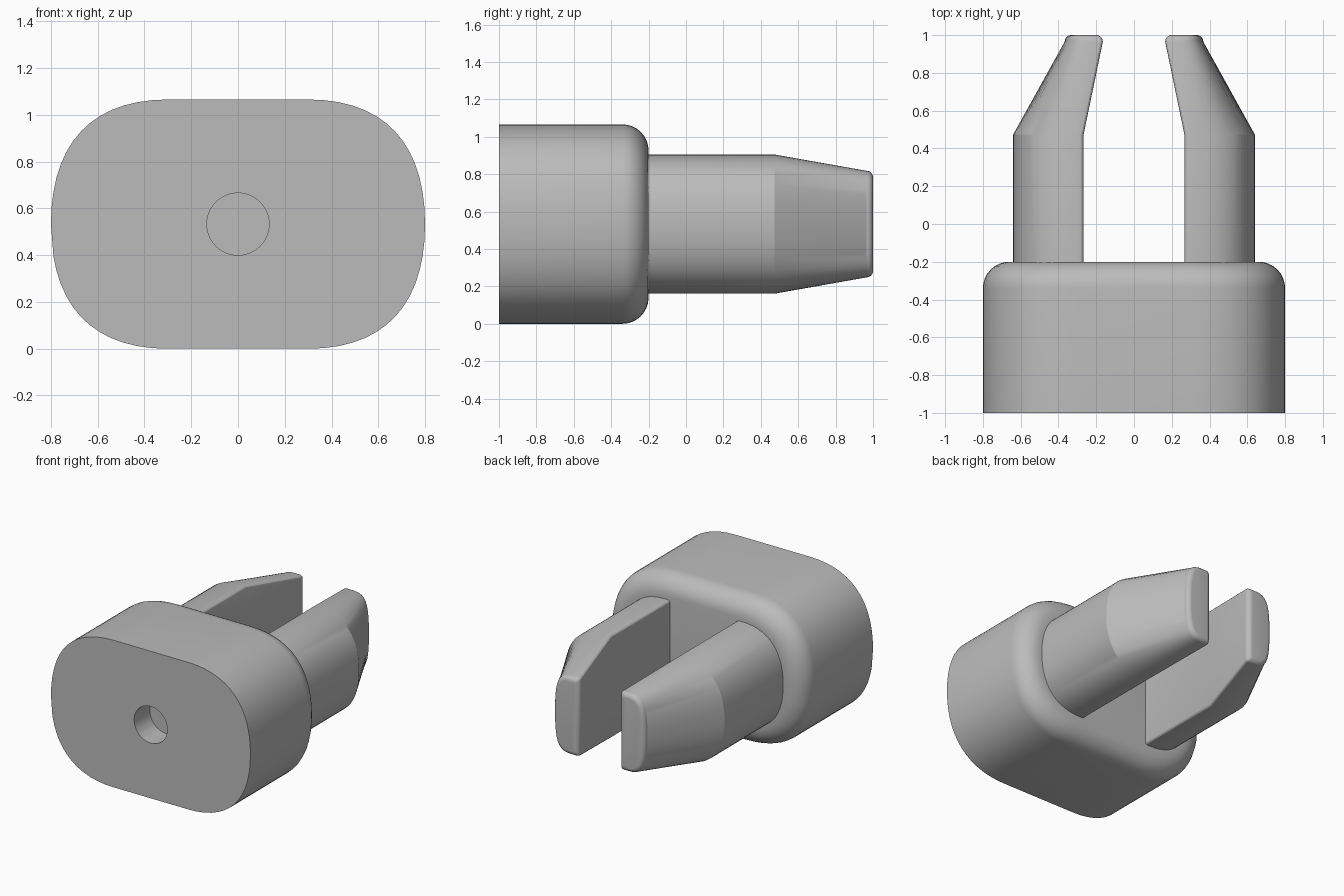
import bpy, bmesh, math

cube = bpy.data.objects.get("Cube")
if cube:
    bpy.data.objects.remove(cube)

grey = bpy.data.materials.new("plain grey")
grey.use_nodes = True
grey.diffuse_color = (0.5, 0.5, 0.5, 1)
grey.node_tree.nodes["Principled BSDF"].inputs["Base Color"].default_value = (0.5, 0.5, 0.5, 1)

MID = 0.533  # height of the centre line


def corner(start, end, pull, steps=14):
    """Soft quarter curve leaving start along x and arriving at end along z."""
    (ax, az), (bx, bz) = start, end
    pts = []
    for i in range(steps + 1):
        t = i / steps
        u = 1 - t
        w = (u ** 3, 3 * u * u * t, 3 * u * t * t, t ** 3)
        cx, dz = ax + (bx - ax) * pull, bz + (az - bz) * pull
        pts.append((w[0] * ax + w[1] * cx + (w[2] + w[3]) * bx,
                    (w[0] + w[1]) * az + w[2] * dz + w[3] * bz))
    return pts


def mirrored_z(upper):
    """Close an upper half outline with its reflection below the centre line."""
    return upper + [(x, -z) for x, z in reversed(upper) if abs(z) > 1e-6]


def inset(outline, d):
    """Shrink an outline by d on every side of its bounding box."""
    xs, zs = [p[0] for p in outline], [p[1] for p in outline]
    cx, hx, hz = (min(xs) + max(xs)) / 2, (max(xs) - min(xs)) / 2, max(zs)
    return [(cx + (x - cx) * (1 - d / hx), z * (1 - d / hz)) for x, z in outline]


def rounded_end(outline, y, r, steps=8):
    """Rings which round an outline over towards its end at y."""
    rings = []
    for i in range(steps + 1):
        a = math.pi / 2 * i / steps
        rings.append((y - r + r * math.sin(a), inset(outline, r * (1 - math.cos(a)))))
    return rings


def loft(name, rings, side=1, sharp=25):
    bm = bmesh.new()
    loops = [[bm.verts.new((side * x, y, z + MID)) for x, z in pts] for y, pts in rings]
    n = len(loops[0])
    for a, b in zip(loops, loops[1:]):
        for i in range(n):
            j = (i + 1) % n
            bm.faces.new((a[i], a[j], b[j], b[i]))
    bm.faces.new(loops[0])
    bm.faces.new(loops[-1])
    bmesh.ops.recalc_face_normals(bm, faces=bm.faces)
    mesh = bpy.data.meshes.new(name)
    bm.to_mesh(mesh)
    bm.free()
    mesh.materials.append(grey)
    obj = bpy.data.objects.new(name, mesh)
    bpy.context.collection.objects.link(obj)
    bpy.ops.object.select_all(action='DESELECT')
    obj.select_set(True)
    bpy.context.view_layer.objects.active = obj
    bpy.ops.object.shade_smooth_by_angle(angle=math.radians(sharp))
    return obj


# Body block with a softened back rim
right = corner((0.3, MID), (0.8, 0), 0.65)
upper = [(-x, z) for x, z in reversed(right)] + right
body_outline = mirrored_z(upper)[:-1]
body_outline = [p for i, p in enumerate(body_outline) if p != body_outline[i - 1]]
body = loft("body", [(-1, body_outline)] + rounded_end(body_outline, -0.2, 0.14))

# Blind hole in the front face
bpy.ops.mesh.primitive_cylinder_add(vertices=48, radius=0.133, depth=0.36,
                                    location=(0, -1, MID), rotation=(math.pi / 2, 0, 0))
cutter = bpy.context.object
cutter.name = "hole_cutter"
cutter.data.materials.append(grey)
cut = body.modifiers.new("hole", 'BOOLEAN')
cut.object = cutter
cut.solver = 'EXACT'
bpy.context.view_layer.objects.active = body
bpy.ops.object.modifier_apply(modifier=cut.name)
bpy.data.objects.remove(cutter)
bpy.ops.object.select_all(action='DESELECT')
body.select_set(True)
bpy.ops.object.shade_smooth_by_angle(angle=math.radians(25))


def prong_outline(inner, start, outer, half, pull, r=0.02):
    """Flat inner wall with eased edges and a bowed outer wall."""
    edge = [(inner + r * (1 - math.sin(a)), half - r * (1 - math.cos(a)))
            for a in (math.pi / 2, math.pi / 3, math.pi / 6, 0)]
    return mirrored_z(edge + corner((start, half), (outer, 0), pull))


# Pair of prongs, straight and then tapering to a rounded tip
root = prong_outline(0.267, 0.31, 0.64, 0.372, 0.65)
tip = prong_outline(0.165, 0.23, 0.367, 0.285, 0.8)
for name, side in (("left_prong", 1), ("right_prong", -1)):
    loft(name, [(-0.25, root), (0.473, root)] + rounded_end(tip, 1, 0.035, 6), side, 20)
